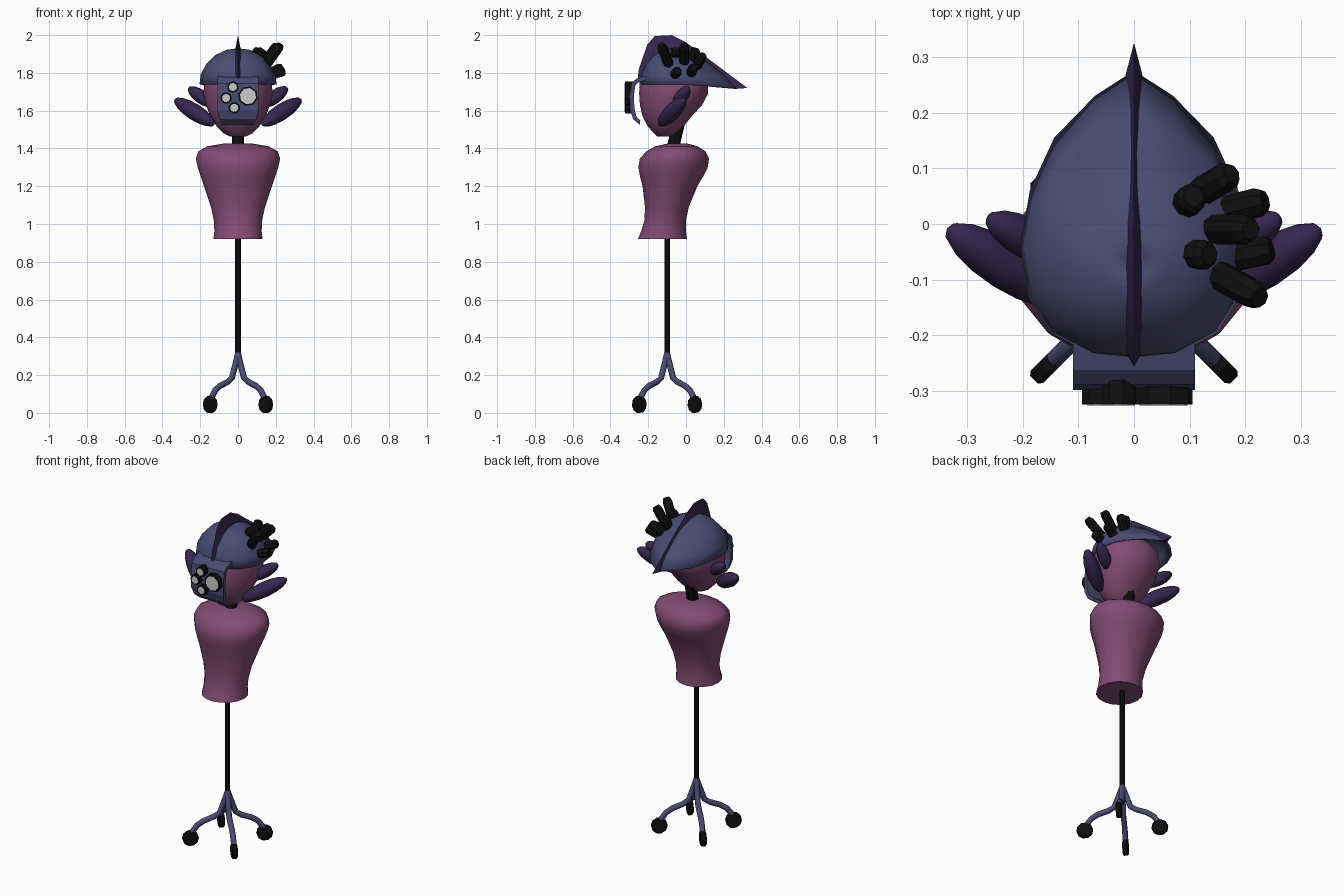
import bpy, bmesh, math
from mathutils import Vector

if "Cube" in bpy.data.objects:
    bpy.data.objects.remove(bpy.data.objects["Cube"])


def material(name, rgb):
    m = bpy.data.materials.new(name)
    m.diffuse_color = (*rgb, 1)
    m.use_nodes = True
    m.node_tree.nodes["Principled BSDF"].inputs["Base Color"].default_value = m.diffuse_color
    return m


PINK = material("plum", (0.23, 0.07, 0.18))
BLUE = material("slate_violet", (0.07, 0.07, 0.17))
DARK = material("dark_violet", (0.035, 0.02, 0.08))
BLACK = material("black", (0.005, 0.005, 0.005))


def loft(name, rings, mat=None, caps=True, smooth=0):
    """Skin a list of equally long closed rings."""
    bm = bmesh.new()
    vs = [[bm.verts.new(p) for p in r] for r in rings]
    n = len(rings[0])
    for a, b in zip(vs, vs[1:]):
        for i in range(n):
            j = (i + 1) % n
            bm.faces.new((a[i], a[j], b[j], b[i]))
    if caps:
        bm.faces.new(vs[0])
        bm.faces.new(vs[-1])
    bmesh.ops.remove_doubles(bm, verts=bm.verts, dist=1e-5)
    bmesh.ops.recalc_face_normals(bm, faces=bm.faces)
    me = bpy.data.meshes.new(name)
    bm.to_mesh(me)
    bm.free()
    ob = bpy.data.objects.new(name, me)
    bpy.context.collection.objects.link(ob)
    if mat:
        me.materials.append(mat)
    if smooth:
        bpy.ops.object.select_all(action='DESELECT')
        ob.select_set(True)
        bpy.context.view_layer.objects.active = ob
        bpy.ops.object.shade_smooth_by_angle(angle=math.radians(smooth))
    return ob


def body(name, sections, n, mat):
    """Horizontal ellipses given as z, half width, front y, back y."""
    rings = []
    for z, w, y0, y1 in sections:
        rings.append([(w * math.cos(t), (y0 + y1) / 2 + (y1 - y0) / 2 * math.sin(t), z)
                      for t in (2 * math.pi * i / n for i in range(n))])
    return loft(name, rings, mat, smooth=50)


def tube(name, pts, radii, n, mat, smooth=0):
    """Round sweep along a path with a radius at each point."""
    pts = [Vector(p) for p in pts]
    rings = []
    for k, (p, r) in enumerate(zip(pts, radii)):
        d = (pts[min(k + 1, len(pts) - 1)] - pts[max(k - 1, 0)]).normalized()
        u = d.cross(Vector((0.31, 0.95, 0.05))).normalized()
        v = d.cross(u)
        rings.append([p + r * (u * math.cos(t) + v * math.sin(t))
                      for t in (2 * math.pi * (i + .5) / n for i in range(n))])
    return loft(name, rings, mat, smooth=smooth)


def along(a, b, ts):
    a, b = Vector(a), Vector(b)
    return [a.lerp(b, t) for t in ts]


# Stand: pole, four diagonal legs and upright wheels
tube("stand_pole", [(0, -0.1, 0.29), (0, -0.1, 0.96)], [0.015] * 2, 8, BLACK)
for k in range(4):
    a = math.pi / 4 + k * math.pi / 2
    c, s = math.cos(a), math.sin(a)
    path = [(0, .315), (.015, .27), (.045, .185), (.075, .165), (.135, .143), (.17, .12), (.207, .07)]
    tube(f"stand_leg_{k}", [(r * c, -0.1 + r * s, z) for r, z in path],
         [.016] * 7, 8, BLUE, 50)
    hub = Vector((.208 * c, -.1 + .208 * s, .045))
    side = Vector((-s, c, 0)) * .016
    tube(f"stand_wheel_{k}", along(hub - side, hub + side, (0, .2, .8, 1)),
         [.038, .046, .046, .038], 10, BLACK)

# Torso
body("torso", [(.92, .13, -.255, .005), (.96, .125, -.238, 0), (1.02, .128, -.22, 0),
               (1.09, .143, -.217, .015), (1.2, .18, -.23, .06), (1.25, .197, -.243, .09),
               (1.3, .213, -.252, .115), (1.345, .223, -.245, .122), (1.385, .21, -.21, .103),
               (1.412, .16, -.16, .06), (1.425, .08, -.1, .01)], 16, PINK)

# Neck and head
tube("neck", [(0, -.075, 1.38), (0, -.03, 1.57)], [.033] * 2, 8, BLACK)
body("head", [(1.462, .04, -.15, -.08), (1.48, .075, -.17, -.05), (1.52, .115, -.205, -.01),
              (1.57, .146, -.23, .03), (1.63, .17, -.244, .085), (1.69, .182, -.248, .117),
              (1.76, .18, -.245, .118), (1.82, .15, -.22, .07), (1.87, .09, -.16, .0)], 16, PINK)

# Ears: two long lobes per side
for sx, label in ((-1, "left"), (1, "right")):
    for part, a, b, r in (("ear_large", (.335, -.008, 1.66), (.125, -.14, 1.525), .044),
                          ("ear_small", (.262, .012, 1.722), (.13, -.06, 1.625), .036)):
        ts = [(1 - math.cos(math.pi * i / 8)) / 2 for i in range(9)]
        rs = [r * max(.02, math.sin(math.pi * i / 8)) for i in range(9)]
        tube(f"{part}_{label}", along((a[0] * sx, *a[1:]), (b[0] * sx, *b[1:]), ts), rs, 10, DARK, 50)

# Helmet: dome that runs out to a point at the back
half = [(0, -.242), (.075, -.235), (.15, -.195), (.19, -.13), (.204, -.04), (.187, .06),
        (.143, .155), (.07, .23), (0, .275)]
outline = half + [(-x, y) for x, y in half[-2:0:-1]]
rings = []
for sc, back, z in ((1, 1, 1.74), (.97, .79, 1.79), (.83, .59, 1.845),
                    (.6, .38, 1.893), (.3, .17, 1.922), (.02, .01, 1.93)):
    ring = []
    for x, y in outline:
        dy = y + .07
        drop = .02 * max(0, y / .275) if sc == 1 else 0
        ring.append((x * sc, -.07 + dy * (back if dy > 0 else sc), z - drop))
    rings.append(ring)
shell = loft("helmet", rings, BLUE, caps=False, smooth=40)
mod = shell.modifiers.new("thickness", 'SOLIDIFY')
mod.thickness = .008

# Helmet crest: wedge fin along the centre line
outer = [(-.256, 1.765), (-.25, 1.82), (-.205, 1.95), (-.165, 1.995), (-.075, 2.0), (-.005, 1.965), (.125, 1.87), (.325, 1.72)]
inner = [(-.23, 1.745), (-.225, 1.79), (-.18, 1.86), (-.15, 1.88), (-.075, 1.91), (0, 1.89), (.12, 1.8), (.26, 1.715)]
loft("helmet_crest", [[(-.017, *i), (0, *o), (.017, *i)] for o, i in zip(outer, inner)], DARK)

# Visor plate: C-shaped profile, narrower at the chin
prof = [(-.21, 1.785), (-.262, 1.77), (-.288, 1.745), (-.298, 1.68), (-.295, 1.6), (-.28, 1.555), (-.245, 1.525),
        (-.242, 1.548), (-.263, 1.57), (-.273, 1.61), (-.276, 1.68), (-.268, 1.735), (-.25, 1.752), (-.21, 1.762)]
loft("visor", [[(s * (.109 if z > 1.58 else .109 - (1.58 - z) * .45), y, z) for y, z in prof]
               for s in (-1, 1)], BLUE)

# Visor lenses: black housings with grey glass
for k, (x, z, r) in enumerate(((.053, 1.677, .044), (-.063, 1.667, .022),
                               (-.027, 1.725, .022), (-.02, 1.615, .022))):
    R = r + .009
    tube(f"lens_housing_{k}", [(x, -.28, z), (x, -.324, z)], [R, R], 8, BLACK)
    tube(f"lens_glass_{k}", [(x, -.31, z), (x, -.3255, z)], [r, r], 8, None)

# Stubs clustered on one side of the helmet
stubs = [((.14, -.085, 1.83), (.225, -.132, 1.95)), ((.135, -.01, 1.845), (.21, -.01, 1.95)),
         ((.085, -.055, 1.86), (.135, -.055, 1.925)), ((.088, .03, 1.85), (.107, .05, 1.93)),
         ((.115, .055, 1.83), (.175, .09, 1.895)), ((.15, .02, 1.79), (.235, .042, 1.83)),
         ((.175, -.06, 1.79), (.247, -.045, 1.81))]
for k, (a, b) in enumerate(stubs):
    tube(f"helmet_stub_{k}", along(a, b, (0, .12, .86, 1)), [.02, .027, .027, .019], 8, BLACK)
